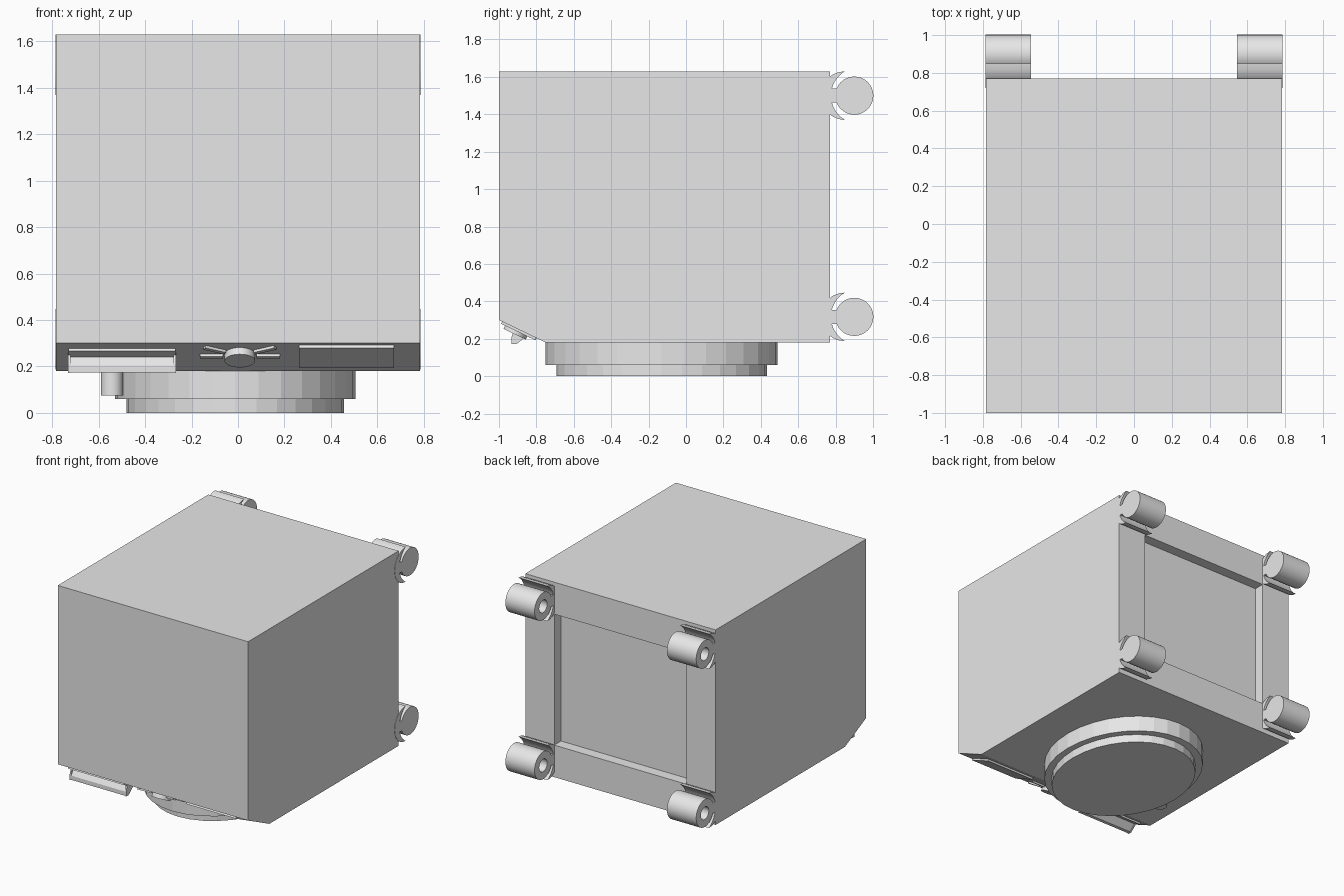
import bpy, bmesh, math
from mathutils import Matrix, Vector

if "Cube" in bpy.data.objects:
    bpy.data.objects.remove(bpy.data.objects["Cube"])

mat = bpy.data.materials.new("light grey")
mat.diffuse_color = (0.8, 0.8, 0.8, 1)
mat.use_nodes = True
mat.node_tree.nodes["Principled BSDF"].inputs["Base Color"].default_value = mat.diffuse_color


def finish(name, bm, smooth=False):
    bmesh.ops.recalc_face_normals(bm, faces=bm.faces)
    me = bpy.data.meshes.new(name)
    bm.to_mesh(me)
    bm.free()
    me.materials.append(mat)
    ob = bpy.data.objects.new(name, me)
    bpy.context.collection.objects.link(ob)
    if smooth:
        bpy.ops.object.select_all(action='DESELECT')
        ob.select_set(True)
        bpy.context.view_layer.objects.active = ob
        bpy.ops.object.shade_smooth_by_angle(angle=math.radians(30))
    return ob


def prism(profile, x0, x1):
    """Side profile of (y, z) points extruded along x."""
    bm = bmesh.new()
    face = bm.faces.new([bm.verts.new((x0, y, z)) for y, z in profile])
    ext = bmesh.ops.extrude_face_region(bm, geom=[face])
    verts = [g for g in ext['geom'] if isinstance(g, bmesh.types.BMVert)]
    bmesh.ops.translate(bm, verts=verts, vec=(x1 - x0, 0, 0))
    bmesh.ops.recalc_face_normals(bm, faces=bm.faces)
    return bm


def cylinder(radius, depth, matrix, sides=32):
    bm = bmesh.new()
    bmesh.ops.create_cone(bm, cap_ends=True, segments=sides, radius1=radius,
                          radius2=radius, depth=depth, matrix=matrix)
    return bm


def recess(bm, direction, border, depth):
    """Sink a straight-walled pocket into the face looking along direction."""
    d = Vector(direction)
    bm.normal_update()
    face = max(bm.faces, key=lambda f: f.normal.dot(d) + 0.01 * len(f.verts) * (f.normal.dot(d) > 0.99))
    bmesh.ops.inset_individual(bm, faces=[face], thickness=border, use_even_offset=True)
    new = bmesh.ops.extrude_discrete_faces(bm, faces=[face])['faces'][0]
    bmesh.ops.translate(bm, verts=new.verts[:], vec=-d * depth)


# Main case with slanted lower front and sunken back panel
case = prism([(-1, 1.63), (-1, 0.30), (-0.75, 0.18), (0.77, 0.18), (0.77, 1.63)], -0.783, 0.783)
recess(case, (0, 1, 0), 0.238, 0.08)
finish("case", case)

# Two-step oval base
for name, rx, ry, z0, z1 in (("base_upper", 0.517, 0.62, 0.06, 0.18),
                             ("base_lower", 0.468, 0.563, 0.0, 0.06)):
    m = Matrix.Translation((-0.012, -0.13, (z0 + z1) / 2)) @ Matrix.Diagonal((rx, ry, 1, 1))
    finish(name, cylinder(1, z1 - z0, m))
finish("base_knob", cylinder(0.048, 0.105, Matrix.Translation((-0.543, -0.36, 0.1275))), True)


def arc(cy, cz, r, half, n=12):
    """Arc bulging towards -y."""
    return [(cy - r * math.cos(a), cz + r * math.sin(a))
            for a in (half * (2 * i / n - 1) for i in range(n + 1))]


# Four back rollers with their cradles and stems
for side, x0, x1 in (("left", -0.785, -0.545), ("right", 0.545, 0.785)):
    for level, z in (("lower", 0.317), ("upper", 1.5)):
        tag = f"{level}_{side}"
        m = Matrix.Translation(((x0 + x1) / 2, 0.9, z)) @ Matrix.Rotation(math.pi / 2, 4, 'Y')
        roller = cylinder(0.102, x1 - x0, m)
        recess(roller, (-1, 0, 0), 0.055, 0.12)
        finish(f"roller_{tag}", roller, True)
        outer = arc(0.85, z, 0.13, math.pi / 2)
        inner = arc(0.925, z, 0.15, math.asin(0.13 / 0.15))
        finish(f"cradle_{tag}", prism(outer + inner[-2:0:-1], x0, x1), True)
        finish(f"stem_{tag}", prism([(0.76, z - 0.038), (0.815, z - 0.038),
                                     (0.815, z + 0.038), (0.76, z + 0.038)], x0, x1))

# Local frame of the slanted control strip: x, up the slope, outward
up = Vector((0, -0.25, 0.12)).normalized()
out = Vector((1, 0, 0)).cross(up)
strip = Matrix.Translation((0, -0.875, 0.24)) @ Matrix(((1, 0, 0), up, out)).transposed().to_4x4()


def strip_box(name, x, v, w, h, t, angle=0):
    bm = bmesh.new()
    m = (strip @ Matrix.Translation((x, v, t / 2 - 0.002)) @ Matrix.Rotation(angle, 4, 'Z')
         @ Matrix.Diagonal((w, h, t + 0.004, 1)))
    bmesh.ops.create_cube(bm, size=1, matrix=m)
    finish(name, bm)


# Raised cover plate, dial and dial marks
strip_box("cover_plate", 0.467, 0.02, 0.41, 0.2, 0.013)
finish("dial", cylinder(0.066, 0.034, strip @ Matrix.Translation((0.008, 0.03, 0.015))), True)
for s, side in ((-1, "left"), (1, "right")):
    strip_box(f"flat_mark_{side}", 0.008 + s * 0.122, 0.02, 0.1, 0.02, 0.012)
    strip_box(f"tilted_mark_{side}", 0.008 + s * 0.108, 0.085, 0.1, 0.02, 0.012, s * 0.48)

# Left tray: back plate, projecting lip and thin end cheeks
strip_box("tray_plate", -0.5, 0.0, 0.46, 0.17, 0.012)
finish("tray_lip", prism([(-0.93, 0.174), (-0.93, 0.205), (-0.90, 0.25),
                          (-0.85, 0.228), (-0.905, 0.174)], -0.722, -0.278))
for i, x in (("left", -0.733), ("right", -0.278)):
    finish(f"tray_cheek_{i}", prism([(-0.932, 0.172), (-0.932, 0.21), (-0.915, 0.265),
                                     (-0.84, 0.225), (-0.905, 0.172)], x, x + 0.011))
